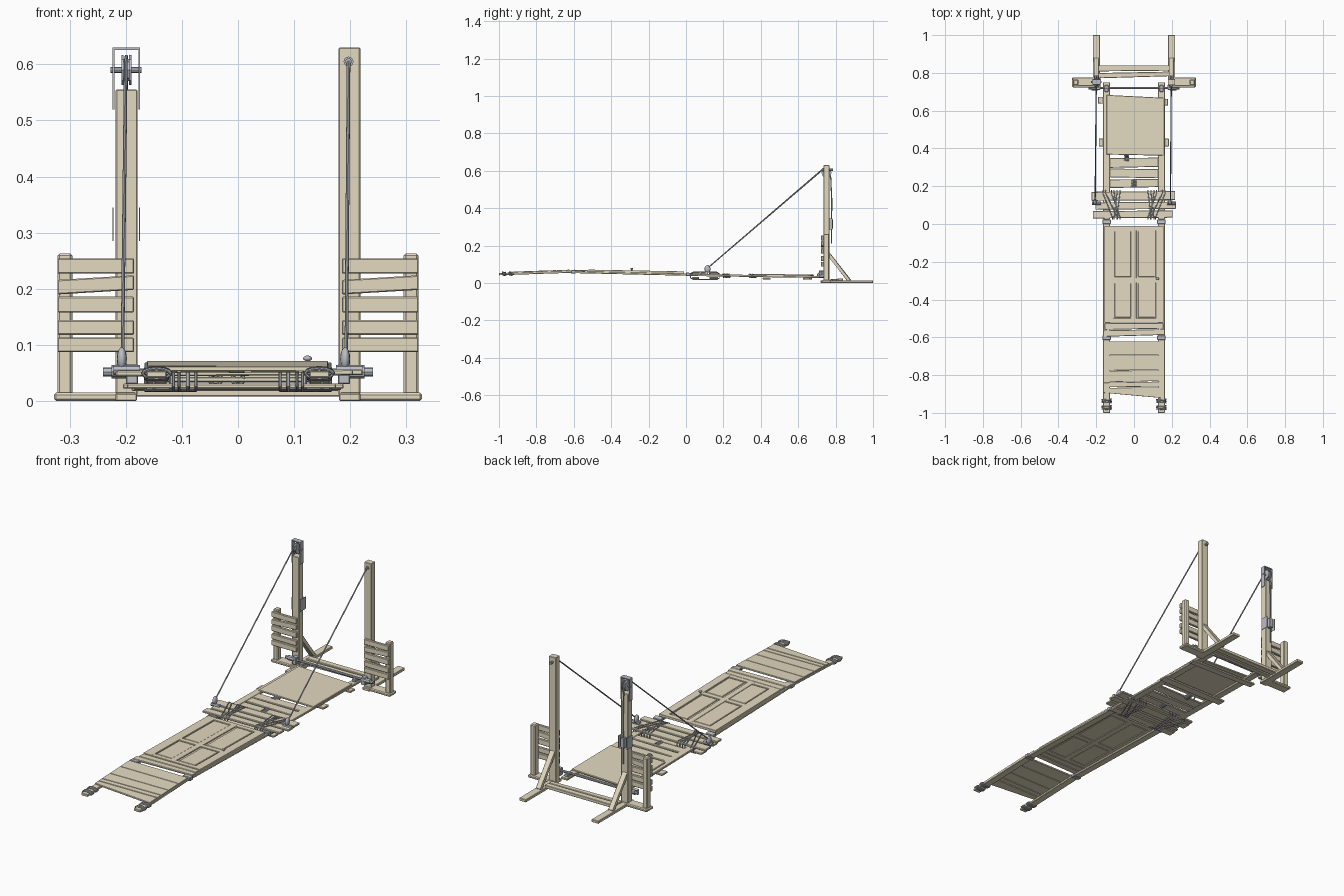
import bpy, bmesh, math
from mathutils import Vector

if "Cube" in bpy.data.objects:
    bpy.data.objects.remove(bpy.data.objects["Cube"])


def material(name, rgb):
    m = bpy.data.materials.new(name)
    m.use_nodes = True
    m.diffuse_color = (*rgb, 1)
    m.node_tree.nodes["Principled BSDF"].inputs["Base Color"].default_value = (*rgb, 1)
    return m


WOOD = material("pale wood", (0.77, 0.70, 0.53))
METAL = material("grey iron", (0.50, 0.51, 0.56))
ROPE = material("grey rope", (0.47, 0.48, 0.52))


def finish(name, bm, mat, bevel=0):
    if bevel:
        bmesh.ops.bevel(bm, geom=bm.edges[:], offset=bevel, segments=1, affect="EDGES")
    bmesh.ops.recalc_face_normals(bm, faces=bm.faces[:])
    me = bpy.data.meshes.new(name)
    bm.to_mesh(me)
    bm.free()
    me.materials.append(mat)
    ob = bpy.data.objects.new(name, me)
    bpy.context.collection.objects.link(ob)
    return ob


def box(name, x, y, z, mat=WOOD, bevel=0.002, skew=(0, 0), tilt=0, height=None):
    """Box from ranges; skew slants the front and back edges, tilt slants along x."""
    bm = bmesh.new()
    bmesh.ops.create_cube(bm, size=1)
    for v in bm.verts:
        px = x[v.co.x > 0]
        back = v.co.y > 0
        py = y[back] + skew[back] * px
        pz = z[v.co.z > 0] + tilt * (px - sum(x) / 2)
        v.co = (px, py, pz + (height(py) if height else 0))
    return finish(name, bm, mat, bevel)


def deck_height(y):
    """Height of the walkway surface, which bows gently along its length."""
    nodes = [(-1.01, 0.048), (-0.6, 0.062), (0.0, 0.051), (0.06, 0.040), (0.8, 0.035)]
    for (a, za), (b, zb) in zip(nodes, nodes[1:]):
        if y <= b:
            return za + (zb - za) * (y - a) / (b - a)
    return nodes[-1][1]


def deck(name, x, y, z, **kw):
    return box(name, x, y, z, height=deck_height, **kw)


def strut(name, a, b, width, thick):
    """Square timber between two points lying in a plane of constant x."""
    a, b = Vector(a), Vector(b)
    bm = bmesh.new()
    bmesh.ops.create_cube(bm, size=1)
    q = (b - a).to_track_quat("Z", "X")
    for v in bm.verts:
        c = Vector((v.co.x * thick, v.co.y * width, v.co.z * (b - a).length))
        v.co = q @ c + (a + b) / 2
    return finish(name, bm, WOOD, 0.002)


def rope(name, pts, radius=0.003, mat=ROPE, closed=False):
    """Round rope or rod along a path."""
    cu = bpy.data.curves.new(name, "CURVE")
    cu.dimensions = "3D"
    cu.bevel_depth = radius
    cu.bevel_resolution = 2
    cu.use_fill_caps = True
    sp = cu.splines.new("POLY")
    sp.points.add(len(pts) - 1)
    for p, co in zip(sp.points, pts):
        p.co = (*co, 1)
    sp.use_cyclic_u = closed
    cu.materials.append(mat)
    ob = bpy.data.objects.new(name, cu)
    bpy.context.collection.objects.link(ob)
    for o in bpy.context.selected_objects:
        o.select_set(False)
    ob.select_set(True)
    bpy.context.view_layer.objects.active = ob
    bpy.ops.object.convert(target="MESH")
    bpy.ops.object.shade_smooth_by_angle()


def coil(name, x, y, half_w, half_h, turns, pitch):
    """Rope wound round a rail that runs along y."""
    n = 12
    pts = []
    for i in range(turns * n + 1):
        t = 2 * math.pi * i / n
        py = y + pitch * (i / n - turns / 2)
        pts.append((x + half_w * math.cos(t), py, deck_height(py) + half_h * math.sin(t)))
    rope(name, pts)


def blob(name, loc, scale):
    bm = bmesh.new()
    bmesh.ops.create_uvsphere(bm, u_segments=12, v_segments=8, radius=1)
    for v in bm.verts:
        v.co = Vector(a * b for a, b in zip(v.co, scale)) + Vector(loc)
    ob = finish(name, bm, METAL)
    for p in ob.data.polygons:
        p.use_smooth = True


# Gate frame: posts, feet, braces and side fences
for side, s, top in (("right", -1, 0.555), ("left", 1, 0.63)):
    def span(a, b):
        return tuple(sorted((s * a, s * b)))
    box(side + "_post", span(0.179, 0.218), (0.735, 0.767), (0.01, top))
    box(side + "_foot", span(0.18, 0.218), (0.72, 1.0), (0.0, 0.014))
    strut(side + "_brace", (s * 0.199, 0.755, 0.165), (s * 0.199, 0.872, 0.012), 0.026, 0.018)
    box(side + "_fence_sill", span(0.18, 0.328), (0.725, 0.776), (0, 0.015), bevel=0.004)
    box(side + "_fence_post", span(0.295, 0.322), (0.735, 0.765), (0.01, 0.263), bevel=0.004)
    for i, (zb, h, tilt) in enumerate([(0.087, 0.026, 0), (0.118, 0.026, 0), (0.158, 0.028, 0),
                                       (0.194, 0.026, 0.06), (0.227, 0.027, 0)]):
        box(f"{side}_fence_board_{i}", span(0.185, 0.322), (0.722, 0.735), (zb, zb + h), tilt=tilt)
    # Axle bearings and rope shackles
    rope(side + "_axle_bearing", [(s * 0.19, 0.72, 0.052), (s * 0.225, 0.72, 0.052)], 0.012, METAL)
    rope(side + "_axle_tip", [(s * 0.22, 0.72, 0.052), (s * 0.241, 0.72, 0.052)], 0.008, METAL)
    box(side + "_axle_bracket", span(0.178, 0.2), (0.71, 0.736), (0.03, 0.066), METAL)
    blob(side + "_rope_shackle", (s * 0.199 - 0.008, 0.115, 0.075), (0.009, 0.016, 0.021))
    rope(side + "_deck_pin", [(s * 0.175, 0.11, 0.055), (s * 0.222, 0.11, 0.055)], 0.009, METAL)
rope("axle", [(-0.2, 0.72, 0.052), (0.2, 0.72, 0.052)], 0.006, METAL)
box("cross_beam_back", (-0.19, 0.19), (0.81, 0.84), (0.008, 0.024), skew=(0.01, 0.0))
box("cross_beam_front", (-0.19, 0.19), (0.777, 0.803), (0.008, 0.022), skew=(0.03, 0.02))

# Pulley in its iron frame on the shorter post
for x in (-0.222, -0.176):
    box("pulley_cheek", (x - 0.0015, x + 0.0015), (0.738, 0.764), (0.52, 0.63), METAL, 0)
box("pulley_cap", (-0.2235, -0.1745), (0.738, 0.764), (0.626, 0.63), METAL, 0)
rope("pulley_axle", [(-0.227, 0.751, 0.59), (-0.172, 0.751, 0.59)], 0.005, METAL)
for x, r, w in ((-0.206, 0.027, 0.002), (-0.199, 0.02, 0.005), (-0.192, 0.027, 0.002)):
    rope("pulley_wheel", [(x - w, 0.751, 0.59), (x + w, 0.751, 0.59)], r, METAL)
box("cleat", (-0.209, -0.189), (0.764, 0.786), (0.29, 0.34), METAL)
for x in (-0.2225, -0.1755):
    box("cleat_strap", (x - 0.001, x + 0.001), (0.74, 0.782), (0.285, 0.345), METAL, 0)

# Hoisting ropes
rope("right_hoist_rope", [(-0.206, 0.11, 0.075), (-0.2, 0.728, 0.607), (-0.199, 0.75, 0.614),
                          (-0.199, 0.772, 0.6), (-0.199, 0.779, 0.45), (-0.199, 0.778, 0.21)], 0.0032)
rope("left_hoist_rope", [(0.193, 0.11, 0.075), (0.197, 0.73, 0.605)], 0.0032)
rope("eye_bolt", [(0.197, 0.727, 0.605), (0.197, 0.785, 0.605)], 0.006, METAL)
rope("eye_washer", [(0.197, 0.73, 0.605), (0.197, 0.737, 0.605)], 0.009, METAL)

# Walkway rails in three hinged sections
for s in (-1, 1):
    x = tuple(sorted((s * 0.127, s * 0.163)))
    deck("front_rail", x, (-1.0, -0.605), (-0.007, 0.005))
    deck("middle_rail", x, (-0.6, 0.02), (-0.009, 0.002))
    deck("rear_rail", x, (0.025, 0.75), (-0.009, 0.002))
    for y in (-0.972, -0.936):
        coil("rail_end_rope", s * 0.145, y, 0.025, 0.009, 3, 0.007)
    for y in (-0.602, 0.012):
        deck("rail_strap", (x[0] - 0.004, x[1] + 0.004), (y - 0.012, y + 0.012), (-0.011, 0.007), mat=METAL)
    deck("rail_hinge", (x[0] + 0.008, x[1] - 0.008), (0.70, 0.735), (-0.004, 0.014), mat=METAL)

# Front section boards
boards = [(-0.6935, -0.622, 0, 0.0), (-0.774, -0.6955, 0.01, 0), (-0.834, -0.776, 0.02, 0.01),
          (-0.862, -0.837, 0.01, 0.02), (-0.908, -0.866, -0.09, 0.01)]
for i, (a, b, sa, sb) in enumerate(boards):
    deck(f"front_board_{i}", (-0.162, 0.16), (a, b), (0.002, 0.010), skew=(sa, sb), bevel=0.0008)

# Old panelled door as the middle section
deck("door_core", (-0.15, 0.15), (-0.52, -0.012), (0.002, 0.006), bevel=0)
for x0, x1 in ((-0.156, -0.108), (-0.017, 0.012), (0.115, 0.156)):
    deck("door_stile", (x0, x1), (-0.522, -0.01), (-0.001, 0.011), bevel=0.001)
for y0, y1 in ((-0.522, -0.498), (-0.31, -0.285), (-0.035, -0.01)):
    deck("door_rail", (-0.15, 0.15), (y0, y1), (-0.0008, 0.0108), bevel=0.001)
for x in (-0.0625, 0.0635):
    for y0, y1 in ((-0.494, -0.314), (-0.281, -0.039)):
        deck("door_panel", (x - 0.041, x + 0.046), (y0, y1), (0.0, 0.0098), bevel=0.002)
blob("door_knob", (0.124, -0.29, 0.076), (0.008, 0.008, 0.005))
rope("door_knob_stem", [(0.124, -0.29, 0.06), (0.124, -0.29, 0.075)], 0.004, METAL)
deck("door_end_board_a", (-0.155, 0.155), (-0.557, -0.525), (0.0, 0.009), skew=(0.02, 0))
deck("door_end_board_b", (-0.163, 0.16), (-0.592, -0.56), (0.0, 0.009), skew=(0.03, 0.02))

# Rear section: large sheet, slats and supports below
deck("rear_sheet", (-0.145, 0.162), (0.365, 0.676), (0.002, 0.010), skew=(-0.02, -0.05))
deck("rear_cross_board", (-0.19, 0.18), (0.632, 0.668), (-0.018, -0.008), skew=(-0.03, -0.03))
deck("rear_mid_board", (-0.186, 0.184), (0.41, 0.452), (-0.018, -0.008))
slats = [(0.300, 0.350, 0.02), (0.245, 0.292, -0.02), (0.193, 0.237, 0.02)]
for i, (a, b, k) in enumerate(slats):
    deck(f"rear_slat_{i}", (-0.13, 0.13), (a, b), (-0.005, 0.004), skew=(k, k / 2))
for x, y in ((-0.04, 0.355), (0, 0.215)):
    coil("slat_rope", x, y, 0.011, 0.009, 5, 0.008)

# Lashed lifting planks, above and below the rails
planks = [(0.125, 0.172, -0.225, 0.218), (0.078, 0.116, -0.205, 0.222), (0.032, 0.07, -0.218, 0.205)]
for i, (a, b, x0, x1) in enumerate(planks):
    box(f"lifting_plank_{i}", (x0, x1), (a, b), (0.045, 0.055), skew=(0.01, 0.01), tilt=0.005)
    if i != 1:
        box(f"under_plank_{i}", (x0 + 0.02, x1 - 0.03), (a, b), (0.022, 0.031))
for s in (-1, 1):
    for i, (xa, xb) in enumerate([(0.165, 0.115), (0.15, 0.09), (0.105, 0.088), (0.09, 0.105),
                                  (0.075, 0.09), (0.12, 0.075)]):
        ring = [(xa, 0.178, 0.05), (xa, 0.165, 0.058), (xb, 0.038, 0.058), (xb, 0.025, 0.05),
                (xb, 0.025, 0.027), (xb, 0.04, 0.019), (xa, 0.165, 0.019), (xa, 0.178, 0.027)]
        rope(f"lashing_{i}", [(s * x, y, z) for x, y, z in ring], 0.0028, closed=True)
